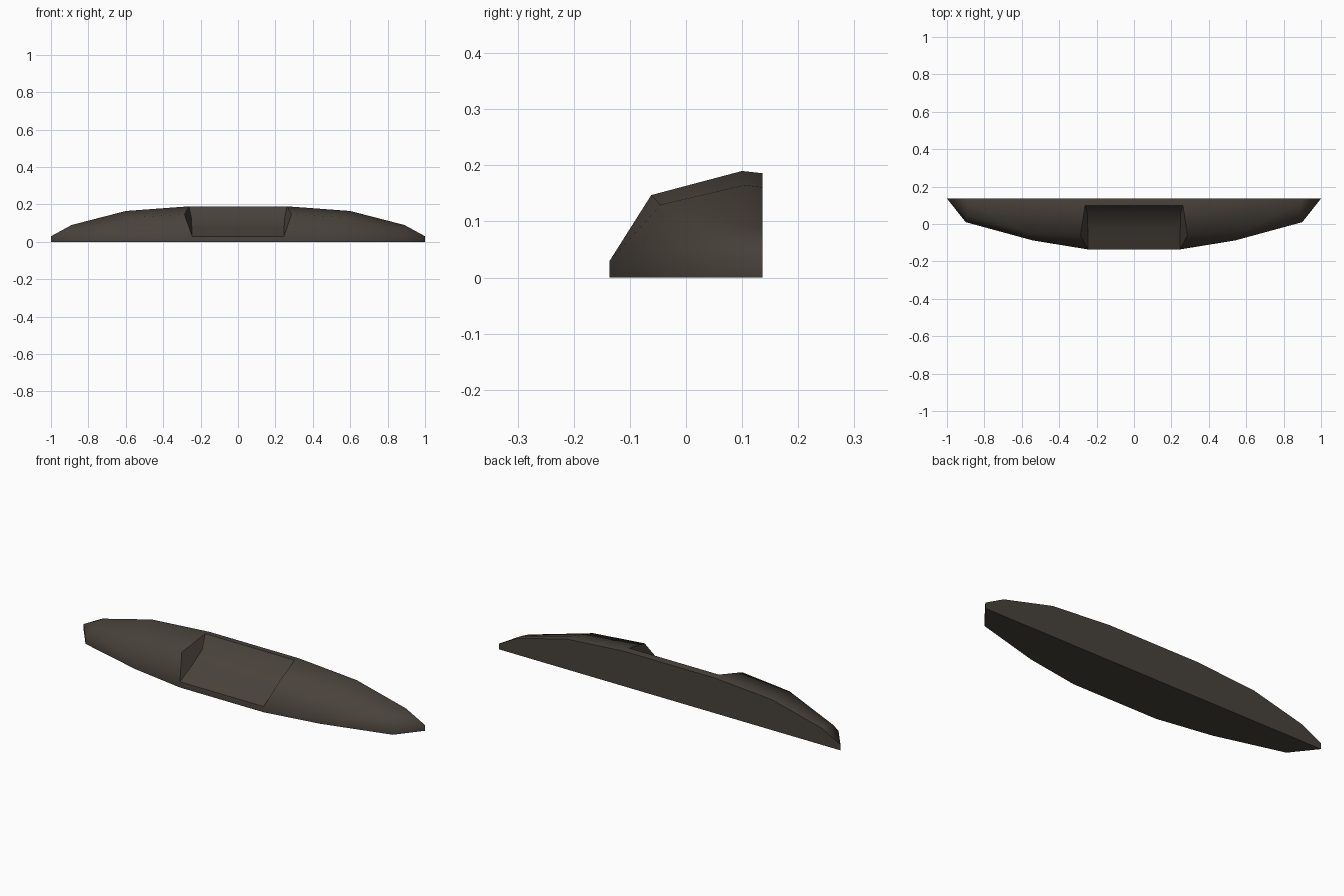
import bpy, bmesh, math

if "Cube" in bpy.data.objects:
    bpy.data.objects.remove(bpy.data.objects["Cube"])

BACK = 0.136
# half sections from the notch outward: front lip, shoulder, crest, back top
sections = [
    [(0.245, -0.136, 0.03), (0.286, -0.062, 0.147), (0.262, 0.10, 0.190), (0.262, BACK, 0.186)],
    [(0.54, -0.088, 0.03), (0.575, -0.045, 0.13), (0.60, 0.105, 0.165), (0.60, BACK, 0.161)],
    [(0.90, 0.01, 0.03), (0.89, 0.045, 0.073), (0.89, 0.112, 0.09), (0.89, BACK, 0.088)],
    [(1.0, BACK, 0.03)] * 4,
]
# hollow floor of the notch, from lip to crest
floor = [(0.247, -0.03, 0.078), (0.249, 0.055, 0.125)]

bm = bmesh.new()


def face(points, side):
    """Add a face from points, mirrored in x by side."""
    pts = [(p[0] * side, p[1], p[2]) for p in points]
    uniq = [p for i, p in enumerate(pts) if p not in pts[:i]]
    if len(uniq) > 2:
        bm.faces.new([bm.verts.new(p) for p in uniq])


def drop(p):
    return (p[0], p[1], 0)


def flip(p):
    return (-p[0], p[1], p[2])


# tapering wings on both sides
for side in (1, -1):
    for a, b in zip(sections, sections[1:]):
        ra = [drop(a[0])] + a + [drop(a[3])]
        rb = [drop(b[0])] + b + [drop(b[3])]
        for i in range(6):
            j = (i + 1) % 6
            face([ra[i], rb[i], rb[j], ra[j]], side)
    # notch side wall
    face(sections[0][:3] + floor[::-1], side)

# centre strip: front lip, hollow floor, back edge, back and underside
s = sections[0]
row = [drop(s[0]), s[0]] + floor + [s[2], s[3], drop(s[3])]
for p, q in zip(row, row[1:] + row[:1]):
    face([flip(p), p, q, flip(q)], 1)

bmesh.ops.remove_doubles(bm, verts=bm.verts[:], dist=0.0005)
bmesh.ops.recalc_face_normals(bm, faces=bm.faces[:])
mesh = bpy.data.meshes.new("notched_bumper")
bm.to_mesh(mesh)
bm.free()

mat = bpy.data.materials.new("dark brown")
mat.diffuse_color = (0.066, 0.054, 0.043, 1)
mat.use_nodes = True
mat.node_tree.nodes["Principled BSDF"].inputs["Base Color"].default_value = mat.diffuse_color
mesh.materials.append(mat)
obj = bpy.data.objects.new("notched_bumper", mesh)
bpy.context.collection.objects.link(obj)
bpy.context.view_layer.objects.active = obj
obj.select_set(True)
bpy.ops.object.shade_smooth_by_angle(angle=math.radians(50))
